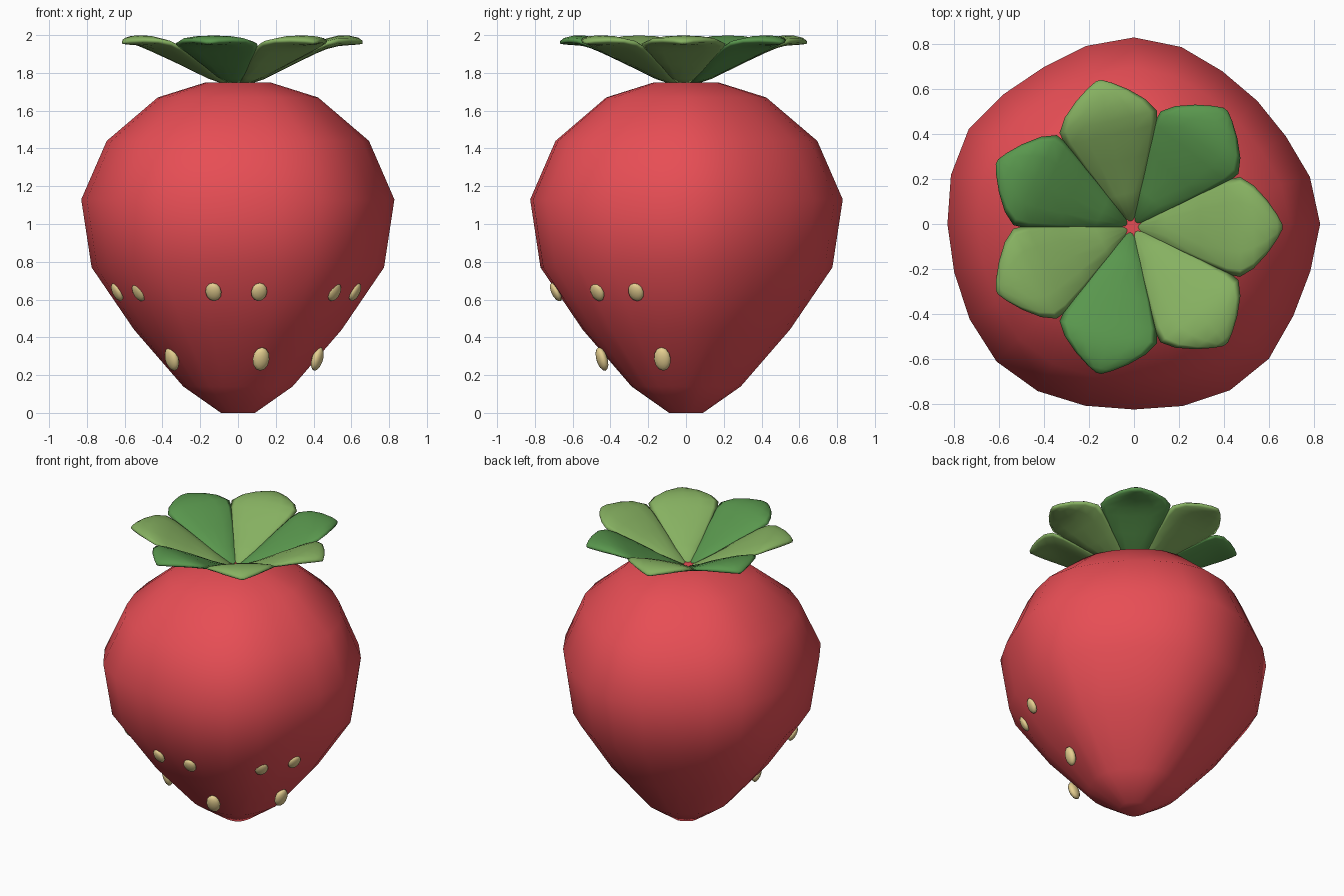
import bpy, bmesh, math
from mathutils import Vector, Matrix

if "Cube" in bpy.data.objects:
    bpy.data.objects.remove(bpy.data.objects["Cube"])


def material(name, rgb):
    m = bpy.data.materials.new(name)
    m.diffuse_color = (*rgb, 1)
    m.use_nodes = True
    m.node_tree.nodes["Principled BSDF"].inputs["Base Color"].default_value = m.diffuse_color
    return m


RED = material("red", (0.80, 0.075, 0.09))
LIGHT = material("light_green", (0.24, 0.44, 0.12))
DARK = material("dark_green", (0.10, 0.31, 0.075))
CREAM = material("cream", (0.78, 0.62, 0.28))


def finish(name, bm, mat):
    bmesh.ops.recalc_face_normals(bm, faces=bm.faces)
    for f in bm.faces:
        f.smooth = True
    me = bpy.data.meshes.new(name)
    bm.to_mesh(me)
    bm.free()
    me.materials.append(mat)
    ob = bpy.data.objects.new(name, me)
    bpy.context.collection.objects.link(ob)
    return ob


def loft(name, rings, mat):
    """Skin a list of closed rings and cap both ends."""
    bm = bmesh.new()
    vs = [[bm.verts.new(p) for p in r] for r in rings]
    n = len(vs[0])
    for a, b in zip(vs, vs[1:]):
        for i in range(n):
            j = (i + 1) % n
            bm.faces.new((a[i], a[j], b[j], b[i]))
    bm.faces.new(vs[0][::-1])
    bm.faces.new(vs[-1])
    return finish(name, bm, mat)


# berry body: side profile swept round a slightly lumpy cross-section
outline = [.828, .81, .78, .775, .785, .815, .83, .82, .805, .818, .848, .843,
           .83, .828, .845, .865, .858, .837, .825, .838, .854, .848, .818, .812]
profile = [(.09, 0), (.29, .14), (.55, .44), (.775, .77), (.83, 1.13),
           (.695, 1.44), (.425, 1.67), (.17, 1.75)]
rings = []
for r, z in profile:
    rings.append([(r * k / .83 * math.cos(math.radians(15 * i)),
                   r * k / .83 * math.sin(math.radians(15 * i)), z)
                  for i, k in enumerate(outline)])
loft("berry_body", rings, RED)

# leaf crown: seven rising leaves; stations are (distance, half width, height, half thickness)
stations = [(.02, .012, 1.735, .012), (.15, .08, 1.79, .022), (.30, .155, 1.87, .026),
            (.42, .21, 1.93, .028), (.48, .222, 1.955, .028), (.54, .185, 1.97, .028),
            (.60, .12, 1.972, .025), (.645, .055, 1.968, .018), (.668, .012, 1.962, .008)]
for k in range(7):
    section = []
    for d, w, z, t in stations:
        section.append([(d, w * math.cos(a), z + t * math.sin(a))
                        for a in (math.tau * i / 12 for i in range(12))])
    leaf = loft(f"leaf_{k + 1}", section, DARK if k in (1, 3, 5) else LIGHT)
    leaf.location = (-.008, -.013, 0)
    leaf.rotation_euler.z = math.tau * k / 7


# seeds: flattened ellipsoids lying along the berry surface
def seed(name, x, y, z, slope, size):
    out = Vector((x, y, 0)).normalized()
    side = Vector((-out.y, out.x, 0))
    up = out * math.sin(slope) + Vector((0, 0, math.cos(slope)))
    normal = side.cross(up)
    rot = Matrix((side, up, normal)).transposed().to_4x4()
    bm = bmesh.new()
    bmesh.ops.create_uvsphere(bm, u_segments=12, v_segments=8, radius=1)
    bmesh.ops.transform(bm, verts=bm.verts, matrix=Matrix.Translation((x, y, z))
                        @ rot @ Matrix.Diagonal((*size, 1)))
    finish(name, bm, CREAM)


upper = [(-.64, -.265), (-.525, -.465), (-.13, -.685), (.112, -.69), (.51, -.47), (.62, -.265)]
lower = [(-.35, -.28), (.122, -.445), (.42, -.125)]
for i, (x, y) in enumerate(upper):
    seed(f"upper_seed_{i + 1}", x, y, .64, .45, (.043, .053, .022))
for i, (x, y) in enumerate(lower):
    seed(f"lower_seed_{i + 1}", x, y, .285, .3, (.046, .065, .028))
